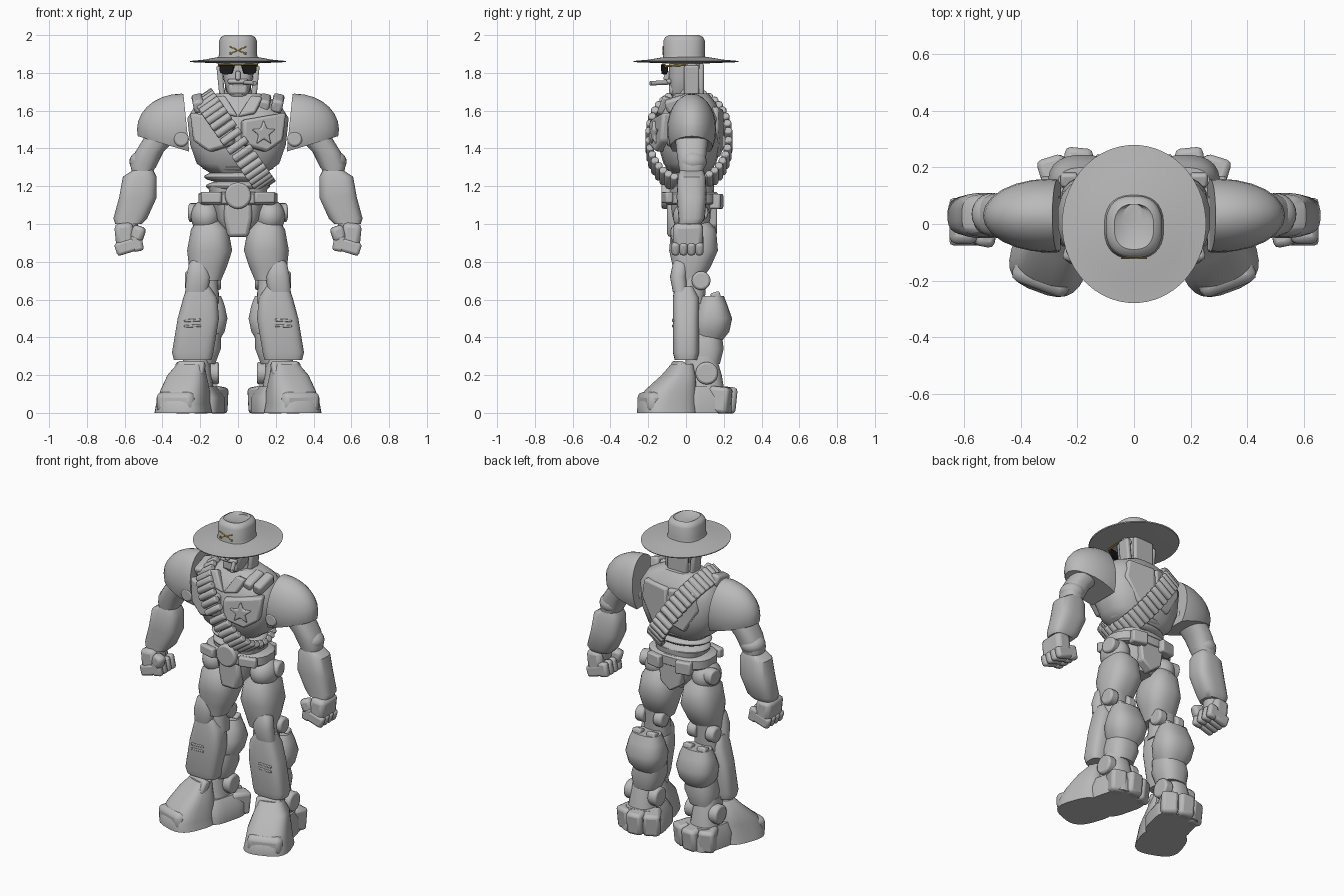
import bpy
import bmesh
from math import cos, sin, pi, copysign
from mathutils import Matrix, Vector, Euler

default_cube = bpy.data.objects.get("Cube")
if default_cube:
    bpy.data.objects.remove(default_cube, do_unlink=True)


def make_material(name, red, green, blue):
    material = bpy.data.materials.new(name)
    material.use_nodes = True
    colour = (red, green, blue, 1)
    material.diffuse_color = colour
    material.node_tree.nodes["Principled BSDF"].inputs["Base Color"].default_value = colour
    return material


grey = make_material("plain grey", .49, .49, .49)
black = make_material("lens black", .01, .01, .01)
gold = make_material("gold trim", .65, .4, .06)
parts = []


def finish(name, bm, material=grey, mirrored=False, bevel=0):
    """Turn a bmesh into an object, with optional bevel and left/right mirror."""
    bmesh.ops.recalc_face_normals(bm, faces=bm.faces)
    mesh = bpy.data.meshes.new(name)
    bm.to_mesh(mesh)
    bm.free()
    mesh.materials.append(material)
    part = bpy.data.objects.new(name, mesh)
    bpy.context.collection.objects.link(part)
    if bevel:
        modifier = part.modifiers.new("Bevel", "BEVEL")
        modifier.width = bevel
        modifier.segments = 2
    if mirrored:
        modifier = part.modifiers.new("Mirror", "MIRROR")
        modifier.use_mirror_merge = False
    parts.append(part)


def loft(name, rings, power=2.5, sides=24, yaw=0, mirrored=False):
    """Skin stacked superellipse rings given as (x, y, z, half width, half depth)."""
    bm = bmesh.new()
    turn = Matrix.Rotation(yaw, 3, "Z")
    loops = []
    for x, y, z, width, depth in rings:
        loop = []
        for step in range(sides):
            angle = 2 * pi * (step + .5) / sides
            c, s = cos(angle), sin(angle)
            offset = Vector((copysign(abs(c) ** (2 / power), c) * width,
                             copysign(abs(s) ** (2 / power), s) * depth, 0))
            loop.append(bm.verts.new(Vector((x, y, z)) + turn @ offset))
        loops.append(loop)
    for low, high in zip(loops, loops[1:]):
        for i in range(sides):
            j = (i + 1) % sides
            bm.faces.new((low[i], low[j], high[j], high[i]))
    bm.faces.new(loops[0])
    bm.faces.new(loops[-1])
    finish(name, bm, mirrored=mirrored)


def placement(location, rotation, size):
    return Matrix.LocRotScale(Vector(location), Euler(rotation), Vector(size))


def block(name, location, size, rotation=(0, 0, 0), bevel=.01, mirrored=False):
    bm = bmesh.new()
    bmesh.ops.create_cube(bm, size=1, matrix=placement(location, rotation, size))
    finish(name, bm, grey, mirrored, bevel)


def orb(name, location, radii, mirrored=False, cuts=()):
    """Ellipsoid, trimmed flat by (point, outward normal) cuts."""
    bm = bmesh.new()
    bmesh.ops.create_uvsphere(bm, u_segments=24, v_segments=14, radius=1,
                              matrix=placement(location, (0, 0, 0), radii))
    for point, normal in cuts:
        everything = bm.verts[:] + bm.edges[:] + bm.faces[:]
        bmesh.ops.bisect_plane(bm, geom=everything, plane_co=point, plane_no=normal, clear_outer=True)
        bmesh.ops.holes_fill(bm, edges=[e for e in bm.edges if e.is_boundary])
    finish(name, bm, mirrored=mirrored)


def rod(name, start, end, radius, mirrored=False, material=grey, bevel=0, sides=20):
    start, end = Vector(start), Vector(end)
    axis = end - start
    bm = bmesh.new()
    matrix = Matrix.Translation((start + end) / 2) @ axis.to_track_quat("Z", "Y").to_matrix().to_4x4()
    bmesh.ops.create_cone(bm, cap_ends=True, segments=sides, radius1=radius, radius2=radius,
                          depth=axis.length, matrix=matrix)
    finish(name, bm, material, mirrored, bevel)


def plate(name, outline, centre, thickness, yaw=0, pitch=0, mirrored=False, material=grey, bevel=.01):
    """Extrude an outline of (x, z) offsets along y, then turn and place it."""
    bm = bmesh.new()
    face = bm.faces.new([bm.verts.new((x, -thickness / 2, z)) for x, z in outline])
    made = bmesh.ops.extrude_face_region(bm, geom=[face])["geom"]
    bmesh.ops.translate(bm, vec=(0, thickness, 0),
                        verts=[v for v in made if isinstance(v, bmesh.types.BMVert)])
    bm.transform(placement(centre, (pitch, 0, yaw), (1, 1, 1)))
    finish(name, bm, material, mirrored, bevel)


# Hat with a wide brim and dented crown
loft("hat_brim", [(0, 0, 1.85, .09, .1), (0, 0, 1.857, .253, .277), (0, 0, 1.863, .255, .28),
                  (0, 0, 1.87, .18, .2), (0, 0, 1.885, .1, .11)], power=2, sides=48)
loft("hat_crown", [(0, -.01, 1.87, .11, .115), (0, -.01, 1.9, .1, .11), (0, -.01, 1.97, .1, .11),
                   (0, -.01, 1.99, .09, .1), (0, -.01, 2, .07, .08), (0, .01, 1.985, .04, .06)], sides=32)
for side in (-1, 1):
    rod("hat_sword", (-.045 * side, -.121, 1.9), (.045 * side, -.121, 1.94), .003, material=gold, sides=8)
    rod("hat_sword_hilt", (-.043 * side, -.121, 1.91), (-.033 * side, -.121, 1.895), .003,
        material=gold, sides=8)

# Head, face and glasses
loft("neck", [(0, .03, 1.6, .1, .09), (0, .02, 1.75, .06, .06)])
loft("head", [(0, -.04, 1.67, .04, .03), (0, -.02, 1.7, .06, .07), (0, 0, 1.78, .08, .09),
              (0, 0, 1.87, .09, .09)], power=3)
block("jaw_guard", (0, -.07, 1.715), (.1, .04, .06), bevel=.015)
block("moustache", (0, -.09, 1.755), (.11, .03, .025), bevel=.01)
block("nose", (0, -.1, 1.785), (.025, .03, .05), (-.3, 0, 0), bevel=.008)
block("side_hair", (.09, .03, 1.74), (.03, .08, .2), (0, .1, 0), mirrored=True)
block("back_hair", (0, .08, 1.76), (.14, .03, .18), bevel=.012)
rod("ear_disc", (.07, .03, 1.82), (.105, .03, 1.82), .035, mirrored=True, bevel=.006)
plate("glasses_lens", [(-.04, .022), (.042, .022), (.04, -.018), (.015, -.028), (-.025, -.026)],
      (.056, -.115, 1.82), .02, yaw=.25, mirrored=True, material=black, bevel=.004)
rod("glasses_bridge", (-.03, -.128, 1.842), (.03, -.128, 1.842), .004, material=gold, sides=8)
rod("glasses_rim", (.02, -.128, 1.844), (.1, -.11, 1.844), .003, mirrored=True, material=gold, sides=8)
rod("glasses_arm", (.102, -.115, 1.835), (.102, 0, 1.842), .005, mirrored=True, material=gold, sides=8)
rod("cigar", (.03, -.08, 1.75), (.09, -.19, 1.745), .012, bevel=.003)

# Torso armour
loft("chest", [(0, .02, 1.27, .15, .1), (0, .02, 1.32, .22, .14), (0, .02, 1.42, .255, .17),
               (0, .02, 1.56, .27, .17), (0, .03, 1.64, .22, .13), (0, .03, 1.69, .12, .09)], power=2.7)
plate("breast_plate", [(-.12, .07), (0, .09), (.12, .11), (.1, -.04), (.01, -.1), (-.12, -.06)],
      (.135, -.13, 1.48), .07, yaw=.3, pitch=-.05, mirrored=True, bevel=.015)
star = [(cos(pi / 2 + k * pi / 5) * r, sin(pi / 2 + k * pi / 5) * r)
        for k, r in enumerate([.07, .03] * 5)]
plate("star_badge", star, (.135, -.165, 1.48), .03, yaw=.3, bevel=.008)
plate("collar_flap", [(0, -.05), (.07, .07), (.13, .06), (.09, -.03)], (0, -.12, 1.61), .05,
      pitch=-.35, mirrored=True)
plate("back_plate", [(0, .11), (.18, .12), (.2, 0), (.11, -.15), (0, -.11)], (0, .175, 1.5), .05,
      yaw=-.15, mirrored=True, bevel=.015)
for x in (.14, .21):
    block("shoulder_strap", (x, -.04, 1.64), (.06, .14, .07), (.3, .2, 0), bevel=.015, mirrored=True)
for level in range(3):
    orb("belly_rib", (0, .02, 1.2 + level * .05), (.17 + level * .01, .13, .035))

# Ammunition loop running from the right shoulder to the left hip
centre = Vector((-.02, .015, 1.44))
along = Vector((-.16, 0, .23))
across = Vector((.23, 0, .16)).normalized() * .06
rounds = 38
for index in range(rounds):
    angle = 2 * pi * index / rounds
    c, s = cos(angle), sin(angle)
    spot = centre + along * copysign(abs(c) ** .9, c)
    spot.y += .21 * copysign(abs(s) ** .9, s)
    rod("ammunition_round", spot - across, spot + across, .022, bevel=.008, sides=10)

# Hips and belt
loft("pelvis", [(0, .03, .95, .06, .08), (0, .03, 1.03, .12, .11), (0, .03, 1.2, .16, .12)], power=3)
loft("belt", [(0, .03, 1.1, .2, .13), (0, .03, 1.11, .21, .14), (0, .03, 1.16, .21, .14),
              (0, .03, 1.17, .19, .13)], power=2.5)
rod("belt_buckle", (0, -.05, 1.15), (0, -.13, 1.15), .07, bevel=.012)
plate("groin_guard", [(-.07, .1), (.07, .1), (.075, 0), (.055, -.1), (-.055, -.1), (-.075, 0)],
      (0, -.06, 1.03), .08, bevel=.02)
plate("rear_guard", [(-.09, .1), (.09, .1), (.07, -.05), (0, -.1), (-.07, -.05)], (0, .13, 1.04), .07)
block("belt_pouch", (.1, .16, 1.12), (.1, .06, .08), (0, 0, -.2), mirrored=True)
block("belt_case", (.14, -.1, 1.14), (.11, .04, .06), (0, 0, .25), mirrored=True)
orb("hip_armour", (.17, .03, 1.04), (.08, .1, .09), mirrored=True)
rod("hip_disc", (.18, .06, 1.06), (.26, .07, 1.06), .05, mirrored=True, bevel=.01)

# Arms
orb("shoulder_armour", (.3, .03, 1.5), (.235, .13, .19), mirrored=True,
    cuts=[((.27, 0, 1.5), (-1, 0, .1)), ((.28, 0, 1.39), (.3, 0, -1))])
rod("armpit_disc", (.3, -.1, 1.45), (.3, .1, 1.45), .04, mirrored=True, bevel=.01)
loft("upper_arm", [(.4, .03, 1.47, .09, .09), (.47, .03, 1.38, .075, .08), (.5, .03, 1.31, .07, .07),
                   (.51, .03, 1.26, .05, .06)], mirrored=True)
orb("elbow", (.5, .035, 1.33), (.075, .075, .06), mirrored=True)
loft("forearm", [(.5, .03, 1.29, .05, .06), (.52, .03, 1.25, .09, .075), (.53, .03, 1.14, .1, .08),
                 (.57, .03, 1.03, .09, .07), (.58, .02, 1, .07, .06)], power=3, mirrored=True)
rod("wrist", (.58, .02, 1.02), (.59, .01, .96), .055, mirrored=True)
block("hand", (.6, .01, .94), (.1, .16, .13), (0, .1, 0), bevel=.025, mirrored=True)
for finger in range(4):
    y = -.055 + finger * .042
    block("finger_knuckle", (.59, y, .88), (.12, .042, .07), (0, .3, 0), bevel=.015, mirrored=True)
    block("finger_tip", (.535, y, .9), (.06, .042, .09), (0, .2, 0), bevel=.015, mirrored=True)
block("thumb", (.53, -.05, .95), (.07, .06, .08), (0, -.3, .2), bevel=.02, mirrored=True)

# Legs
loft("thigh", [(.16, .04, 1.04, .05, .06), (.15, .04, .97, .1, .12), (.15, .04, .86, .12, .13),
               (.16, .03, .77, .1, .1), (.17, .01, .7, .08, .07)], mirrored=True)
loft("knee_core", [(.18, .03, .58, .08, .07), (.18, .04, .76, .07, .07)], mirrored=True)
loft("knee_pad", [(.22, -.03, .64, .06, .04), (.21, -.04, .72, .065, .045), (.21, -.03, .79, .05, .04),
                  (.2, -.02, .83, .025, .03)], mirrored=True)
for x in (.12, .25):
    rod("knee_disc", (x - .03, .08, .7), (x + .03, .08, .7), .05, mirrored=True, bevel=.012)
loft("shin_armour", [(.24, 0, .28, .1, .06), (.24, 0, .32, .11, .07), (.21, 0, .5, .11, .07),
                     (.2, 0, .61, .09, .07), (.21, -.01, .67, .06, .05)], power=3.5, mirrored=True)
for level in range(2):
    block("shin_bar", (.24, -.066, .46 + level * .03), (.09, .014, .014), (0, .05, 0), bevel=.004, mirrored=True)
loft("calf", [(.18, .12, .38, .08, .07), (.18, .13, .43, .11, .1), (.18, .14, .5, .125, .105),
              (.18, .14, .57, .11, .08), (.18, .14, .62, .09, .06)], mirrored=True)
loft("lower_calf", [(.2, .1, .26, .08, .08), (.19, .1, .34, .1, .1), (.18, .1, .42, .09, .09)], mirrored=True)
for x in (.13, .23):
    block("calf_rim", (x, .16, .61), (.06, .05, .06), (.3, 0, 0), mirrored=True)

# Ankles and feet
loft("ankle", [(.22, .09, .08, .1, .12), (.22, .09, .2, .08, .1), (.22, .08, .3, .07, .08)], mirrored=True)
for x in (.13, .3):
    rod("ankle_disc", (x - .03, .11, .21), (x + .03, .11, .21), .06, mirrored=True, bevel=.012)
loft("boot_toe", [(.29, -.1, 0, .14, .15), (.29, -.1, .05, .13, .15), (.28, -.08, .12, .12, .13),
                  (.27, -.04, .2, .1, .08), (.25, -.02, .26, .07, .05)], power=3, yaw=.35, mirrored=True)
block("toe_cap", (.32, -.17, .055), (.21, .13, .11), (0, 0, .35), bevel=.03, mirrored=True)
block("boot_tongue", (.25, -.05, .23), (.15, .05, .09), (-.5, 0, .3), bevel=.015, mirrored=True)
loft("boot_sole", [(.21, .09, 0, .13, .14), (.21, .09, .08, .13, .14), (.22, .09, .14, .1, .12)],
     power=4, yaw=.25, mirrored=True)
for offset in (-1, 0, 1):
    block("heel_block", (.2 + offset * .08, .2 - abs(offset) * .03, .07), (.1, .13, .14),
          (-.1, 0, .1 - offset * .4), bevel=.02, mirrored=True)

# Smooth shading with crisp edges
bpy.ops.object.select_all(action="DESELECT")
for part in parts:
    part.select_set(True)
bpy.context.view_layer.objects.active = parts[0]
bpy.ops.object.shade_smooth_by_angle(angle=.75)
